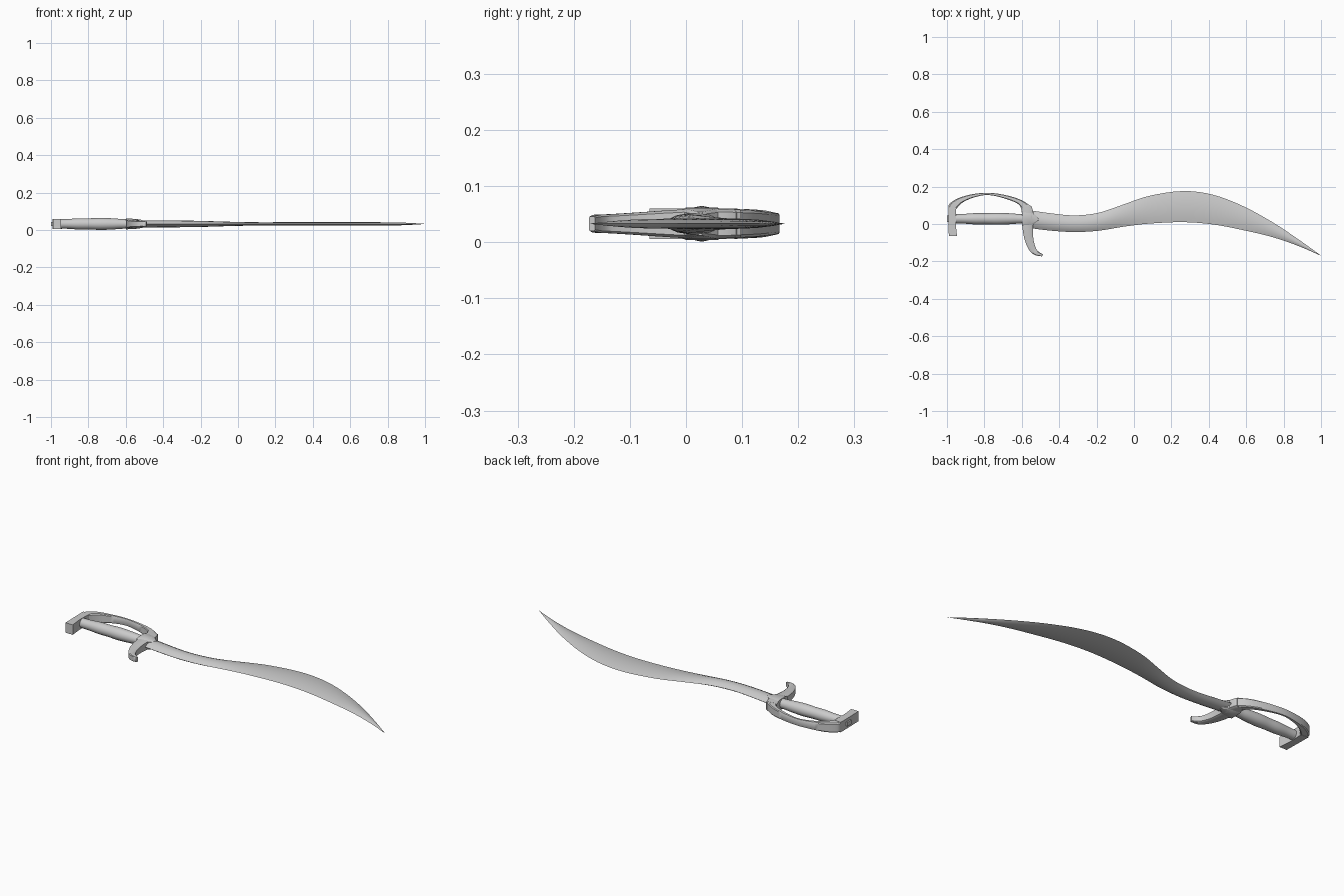
import bpy, bmesh, math
from mathutils import Vector

ZC = 0.033  # mid-plane of the sword


def smooth_path(rows, steps):
    """Catmull-Rom interpolation through rows of numbers."""
    pts = [Vector(r) for r in rows]
    out = []
    for i in range(len(pts) - 1):
        p0, p1 = pts[max(i - 1, 0)], pts[i]
        p2, p3 = pts[i + 1], pts[min(i + 2, len(pts) - 1)]
        for k in range(steps):
            t = k / steps
            out.append(p1 + (p2 - p0) * (t / 2)
                       + (p0 * 2 - p1 * 5 + p2 * 4 - p3) * (t * t / 2)
                       + (p1 * 3 - p0 - p2 * 3 + p3) * (t ** 3 / 2))
    return out + [pts[-1]]


def loft(name, rows, section, steps=4, angle=35):
    """Skin a section along rows of (ax, ay, bx, by, half_height)."""
    bm = bmesh.new()
    rings = []
    for ax, ay, bx, by, hz in smooth_path(rows, steps):
        a, b = Vector((ax, ay, ZC)), Vector((bx, by, ZC))
        mid, half = (a + b) / 2, (b - a) / 2
        rings.append([bm.verts.new(mid + half * t + Vector((0, 0, hz * s)))
                      for t, s in section])
    n = len(section)
    for r0, r1 in zip(rings, rings[1:]):
        for i in range(n):
            j = (i + 1) % n
            bm.faces.new((r0[i], r0[j], r1[j], r1[i]))
    bm.faces.new(rings[0][::-1])
    bm.faces.new(rings[-1])
    bmesh.ops.recalc_face_normals(bm, faces=bm.faces)
    me = bpy.data.meshes.new(name)
    bm.to_mesh(me)
    bm.free()
    ob = bpy.data.objects.new(name, me)
    bpy.context.collection.objects.link(ob)
    bpy.ops.object.select_all(action='DESELECT')
    ob.select_set(True)
    bpy.context.view_layer.objects.active = ob
    bpy.ops.object.shade_smooth_by_angle(angle=math.radians(angle))
    return ob


circle = [(math.cos(i * math.tau / 16), math.sin(i * math.tau / 16)) for i in range(16)]
half_lens = [(t, 1 - abs(t) ** 2) for t in (-0.75, -0.4, 0, 0.4, 0.75)]
lens = [(-1, 0)] + half_lens + [(1, 0)] + [(t, -s) for t, s in half_lens[::-1]]
strap = [(-1, -0.8), (-0.7, -1), (0.7, -1), (1, -0.8),
         (1, 0.8), (0.7, 1), (-0.7, 1), (-1, 0.8)]
box = [(-1, -1), (1, -1), (1, 1), (-1, 1)]

# Blade: x, lower edge y, upper edge y, half thickness
blade = [(-0.57, -0.02, 0.075, 0.02), (-0.45, -0.035, 0.058, 0.019),
         (-0.32, -0.043, 0.046, 0.018), (-0.19, -0.036, 0.06, 0.016),
         (-0.06, -0.015, 0.103, 0.012), (0.08, 0.002, 0.15, 0.009),
         (0.26, 0.01, 0.176, 0.009), (0.42, -0.002, 0.157, 0.009),
         (0.58, -0.032, 0.097, 0.009), (0.74, -0.07, 0.01, 0.009),
         (0.88, -0.118, -0.083, 0.007), (1.0, -0.17, -0.169, 0.0005)]
loft("blade", [(x, lo, x, hi, h) for x, lo, hi, h in blade], lens)

# Grip: x, radius
grip = [(-0.97, 0.025), (-0.91, 0.026), (-0.85, 0.030), (-0.79, 0.030),
        (-0.73, 0.032), (-0.66, 0.029), (-0.62, 0.026), (-0.56, 0.025)]
loft("grip", [(x, 0.028 - r, x, 0.028 + r, r) for x, r in grip], circle)

# Pommel bar and tang end
loft("pommel_bar", [(-0.99, -0.065, -0.946, -0.065, 0.027),
                    (-0.992, 0.01, -0.953, 0.01, 0.027),
                    (-0.993, 0.092, -0.95, 0.086, 0.027)], box)
loft("tang_end", [(-1.0, 0.01, -1.0, 0.045, 0.011),
                  (-0.95, 0.01, -0.95, 0.045, 0.011)], box, 1)

# Knuckle guard strap, running into the crossguard
loft("knuckle_guard", [(-0.993, 0.085, -0.95, 0.08, 0.026),
                       (-0.985, 0.11, -0.935, 0.098, 0.026),
                       (-0.935, 0.14, -0.905, 0.122, 0.024),
                       (-0.86, 0.16, -0.845, 0.145, 0.02),
                       (-0.775, 0.167, -0.777, 0.155, 0.018),
                       (-0.68, 0.153, -0.69, 0.136, 0.02),
                       (-0.60, 0.127, -0.62, 0.107, 0.023),
                       (-0.545, 0.09, -0.598, 0.07, 0.025)], strap)

# Crossguard with curled quillon
loft("crossguard", [(-0.55, 0.098, -0.605, 0.088, 0.025),
                    (-0.54, 0.07, -0.60, 0.06, 0.026),
                    (-0.537, 0.025, -0.596, 0.025, 0.027),
                    (-0.54, -0.03, -0.595, -0.03, 0.024),
                    (-0.537, -0.085, -0.583, -0.09, 0.02),
                    (-0.524, -0.13, -0.56, -0.14, 0.017),
                    (-0.508, -0.149, -0.53, -0.166, 0.016),
                    (-0.487, -0.162, -0.492, -0.173, 0.013)], strap)

# Pointed collar where the blade leaves the guard
loft("blade_collar", [(-0.60, -0.012, -0.60, 0.068, 0.029),
                      (-0.55, -0.012, -0.55, 0.068, 0.027),
                      (-0.51, 0.02, -0.51, 0.03, 0.021)], strap, 1)
